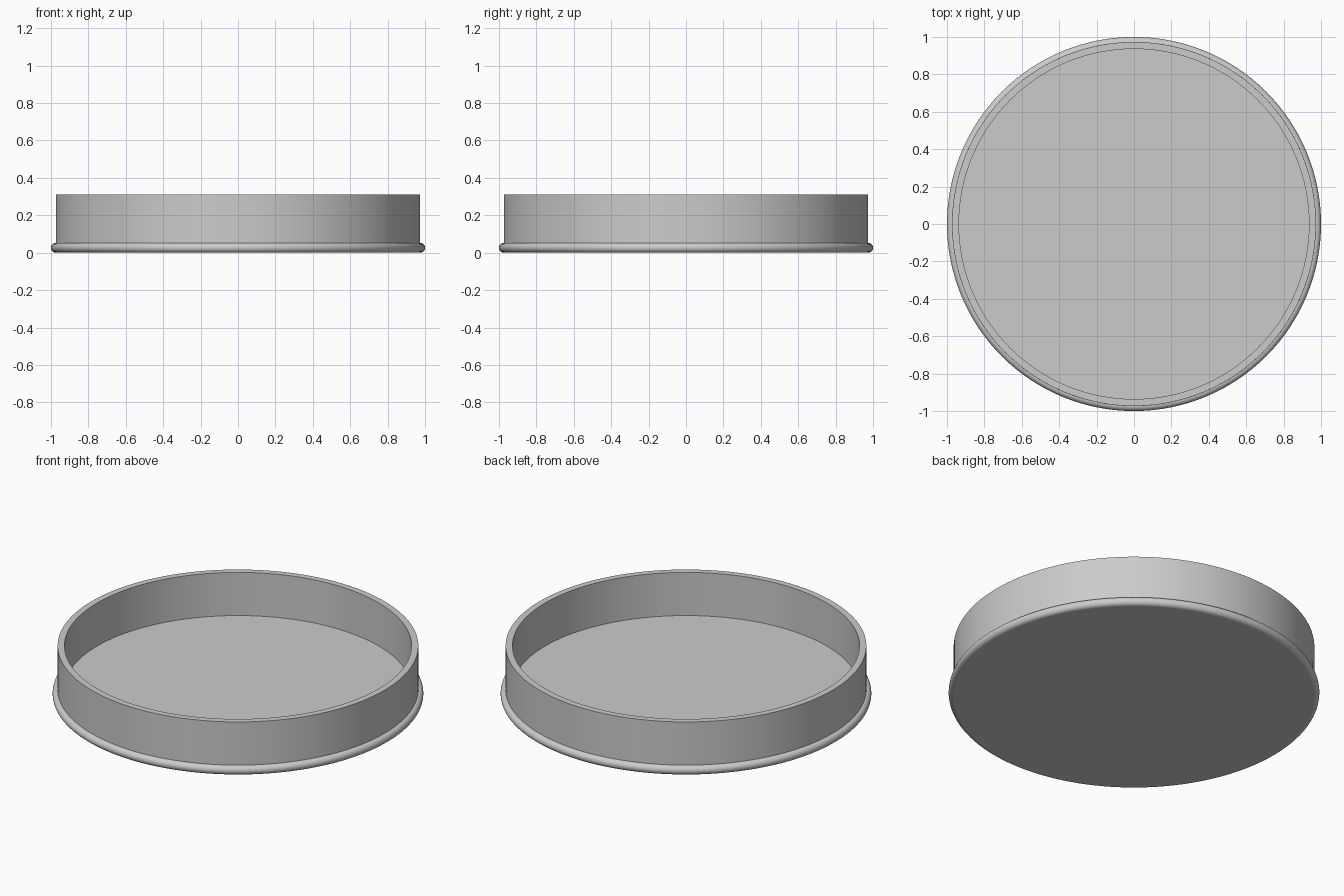
import bpy
import bmesh
from math import pi, sin, cos

cube = bpy.data.objects.get("Cube")
if cube:
    bpy.data.objects.remove(cube, do_unlink=True)

# Main sizes
HEIGHT = 0.31
WALL_OUT, WALL_IN = 0.973, 0.936
BEAD = 0.0265            # radius of the rounded base edge
FLOOR = 0.053
SEGMENTS = 128
ARC_STEPS = 12

# Plain grey material
grey = bpy.data.materials.new("plain_grey")
grey.use_nodes = True
colour = (0.6, 0.6, 0.6, 1.0)
grey.diffuse_color = colour
grey.node_tree.nodes["Principled BSDF"].inputs["Base Color"].default_value = colour


def revolve(name, profile):
    """Spin an (r, z) profile around z into a smooth closed body."""
    bm = bmesh.new()
    verts = [bm.verts.new((r, 0, z)) for r, z in profile]
    edges = [bm.edges.new(pair) for pair in zip(verts, verts[1:])]
    bmesh.ops.spin(bm, geom=verts + edges, cent=(0, 0, 0), axis=(0, 0, 1),
                   angle=2 * pi, steps=SEGMENTS)
    bmesh.ops.remove_doubles(bm, verts=bm.verts, dist=0.0001)
    bmesh.ops.recalc_face_normals(bm, faces=bm.faces)
    mesh = bpy.data.meshes.new(name)
    bm.to_mesh(mesh)
    bm.free()
    mesh.materials.append(grey)
    obj = bpy.data.objects.new(name, mesh)
    bpy.context.collection.objects.link(obj)
    bpy.ops.object.select_all(action='DESELECT')
    obj.select_set(True)
    bpy.context.view_layer.objects.active = obj
    bpy.ops.object.shade_smooth_by_angle(angle=pi / 6)
    return obj


# Rounded base edge, from the underside up to the foot of the wall
bead = []
for i in range(ARC_STEPS + 1):
    a = -pi / 2 + pi * i / ARC_STEPS
    bead.append((1 - BEAD + BEAD * cos(a), BEAD + BEAD * sin(a)))

# Underside, bead, outer wall, rim, inner wall and floor in one section
underside = [(0, 0), (WALL_OUT - 0.004, 0)]
wall = [(WALL_OUT, HEIGHT), (WALL_IN, HEIGHT)]
floor = [(WALL_IN, FLOOR), (0, FLOOR)]
revolve("round_dish", underside + bead + wall + floor)
